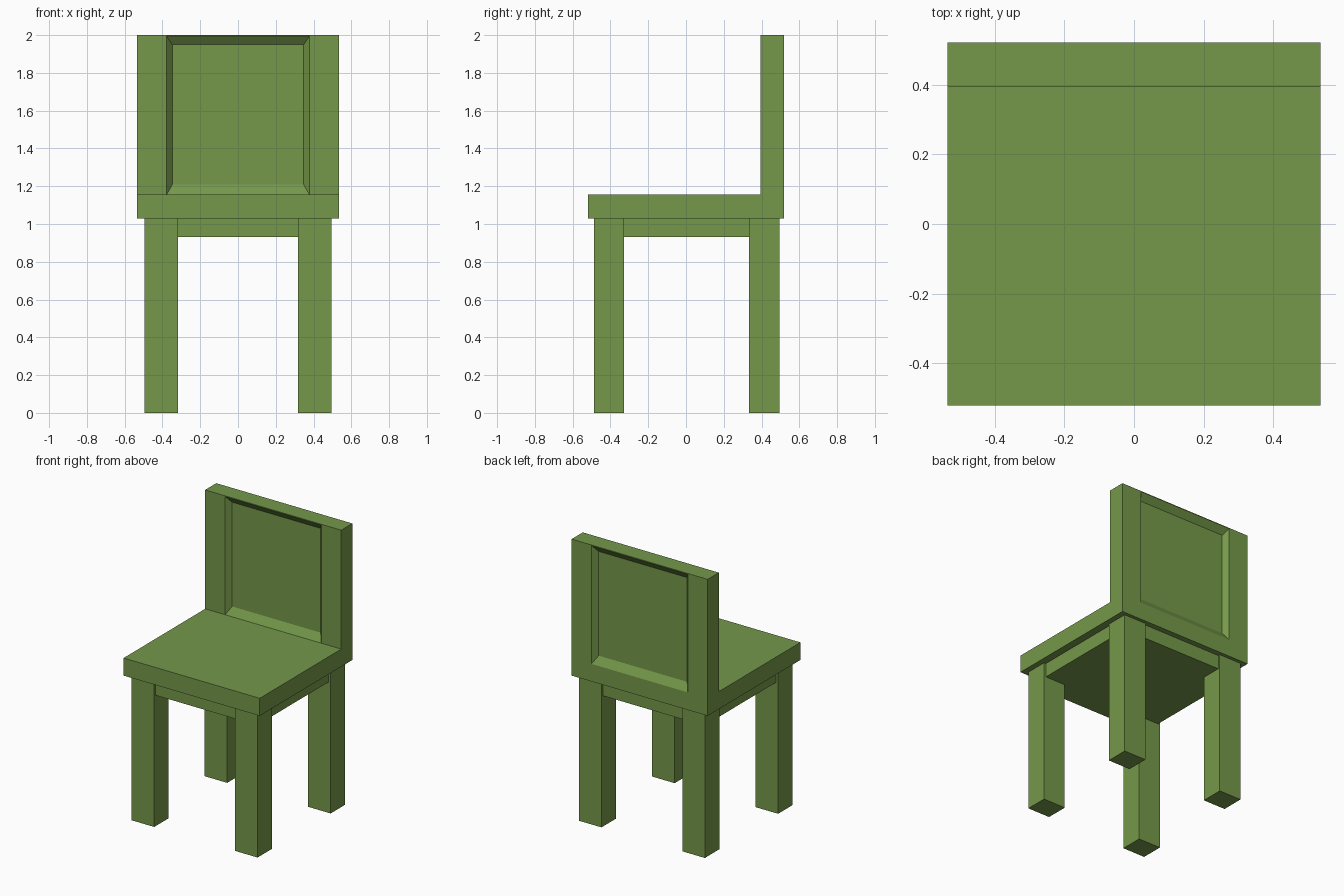
import bpy, bmesh
from mathutils import Vector

if "Cube" in bpy.data.objects:
    bpy.data.objects.remove(bpy.data.objects["Cube"])

green = bpy.data.materials.new("olive_green")
green.diffuse_color = (0.178, 0.315, 0.068, 1)
green.use_nodes = True
green.node_tree.nodes["Principled BSDF"].inputs["Base Color"].default_value = green.diffuse_color


def make_box_bm(lo, hi):
    bm = bmesh.new()
    bmesh.ops.create_cube(bm, size=1)
    for v in bm.verts:
        v.co = Vector([(a + b) / 2 + c * (b - a) for a, b, c in zip(lo, hi, v.co)])
    return bm


def finish(bm, name):
    bmesh.ops.recalc_face_normals(bm, faces=bm.faces[:])
    mesh = bpy.data.meshes.new(name)
    bm.to_mesh(mesh)
    bm.free()
    mesh.materials.append(green)
    obj = bpy.data.objects.new(name, mesh)
    bpy.context.collection.objects.link(obj)
    return obj


def cut(bm, co, no):
    bmesh.ops.bisect_plane(bm, geom=bm.verts[:] + bm.edges[:] + bm.faces[:],
                           dist=1e-5, plane_co=co, plane_no=no)


# Seat with the backrest pulled up from its rear strip
BACK_Y, SEAT_Z = 0.395, 1.155
bm = make_box_bm((-0.535, -0.52, 1.03), (0.535, 0.52, SEAT_Z))
cut(bm, (0, BACK_Y, 0), (0, 1, 0))
strip = [f for f in bm.faces
         if f.normal.z > 0.9 and f.calc_center_median().y > BACK_Y]
top = bmesh.ops.extrude_discrete_faces(bm, faces=strip)["faces"][0]
for v in top.verts:
    v.co.z = 2.0
bmesh.ops.recalc_face_normals(bm, faces=bm.faces[:])

# Bevelled recesses on the front and rear of the backrest
for x in (-0.378, 0.378):
    cut(bm, (x, 0, 0), (1, 0, 0))
cut(bm, (0, 0, 1.995), (0, 0, 1))
bm.normal_update()
panels = []
for f in bm.faces:
    c = f.calc_center_median()
    if abs(f.normal.y) > 0.9 and abs(c.x) < 0.1 and 1.4 < c.z < 1.8:
        panels.append(f)
for f in bmesh.ops.extrude_discrete_faces(bm, faces=panels)["faces"]:
    c = f.calc_center_median()
    inward = 0.036 if c.y < 0.45 else -0.036
    for v in f.verts:
        v.co.x += -0.03 if v.co.x > 0 else 0.03
        v.co.z += -0.046 if v.co.z > c.z else 0.053
        v.co.y += inward
finish(bm, "seat_and_backrest")

# Solid apron under the seat
finish(make_box_bm((-0.48, -0.472, 0.93), (0.48, 0.48, 1.03)), "apron")

# Four legs
for depth, y0, y1 in (("front", -0.487, -0.327), ("back", 0.333, 0.495)):
    for side, x0, x1 in (("left", -0.495, -0.318), ("right", 0.318, 0.495)):
        finish(make_box_bm((x0, y0, 0), (x1, y1, 1.03)), f"{depth}_{side}_leg")
